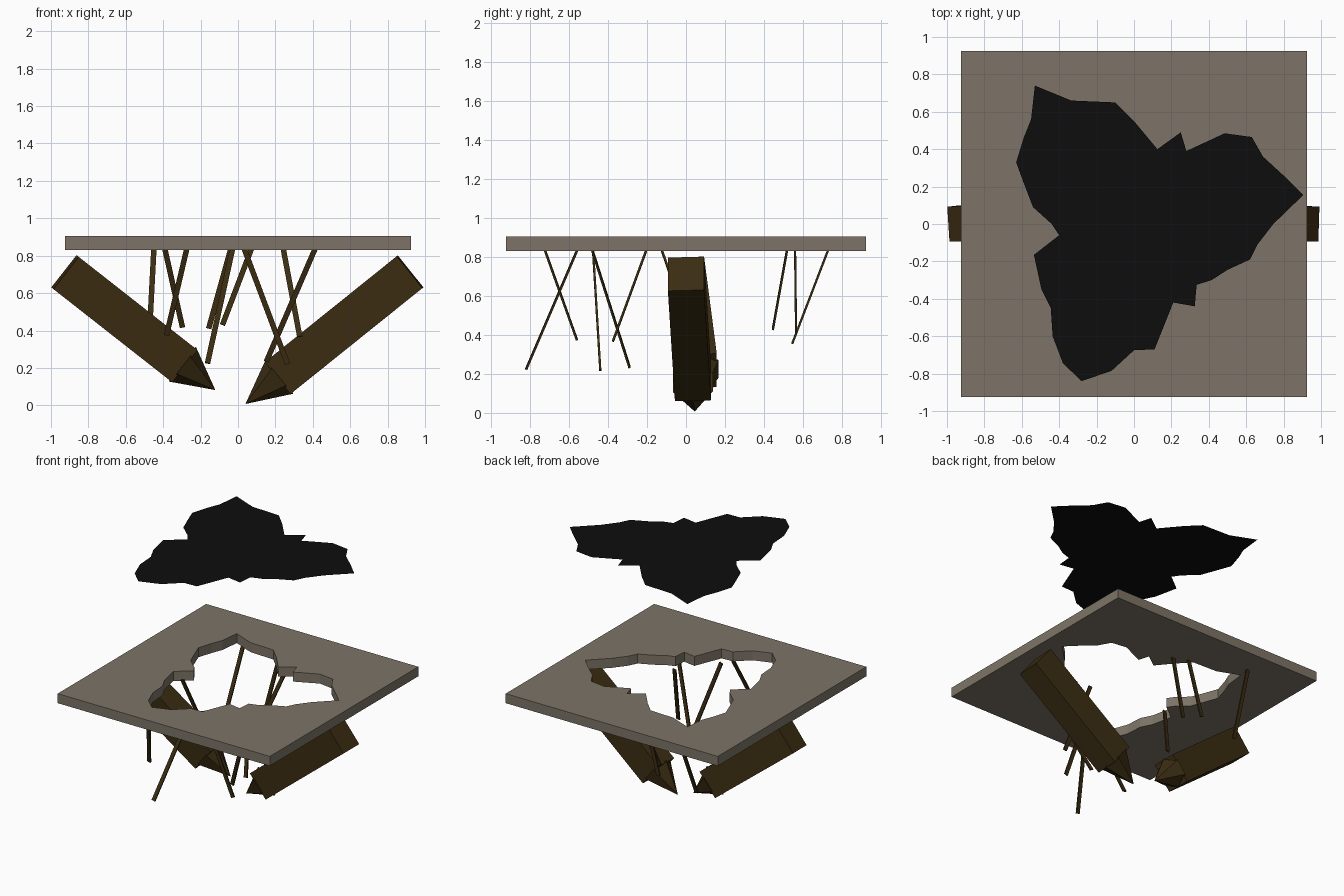
import bpy, bmesh, math
from mathutils import Vector, Matrix

if "Cube" in bpy.data.objects:
    bpy.data.objects.remove(bpy.data.objects["Cube"])


def material(name, rgb):
    m = bpy.data.materials.new(name)
    m.diffuse_color = (*rgb, 1)
    m.use_nodes = True
    m.node_tree.nodes["Principled BSDF"].inputs["Base Color"].default_value = m.diffuse_color
    return m


STONE = material("grey_stone", (0.205, 0.175, 0.135))
WOOD = material("dark_wood", (0.044, 0.026, 0.006))
BLACK = material("pit_black", (0.004, 0.004, 0.004))


def add(name, bm, mat):
    me = bpy.data.meshes.new(name)
    bm.to_mesh(me)
    bm.free()
    me.materials.append(mat)
    ob = bpy.data.objects.new(name, me)
    bpy.context.collection.objects.link(ob)
    return ob


def frame(a, b):
    """Matrix at the middle of a-b: local z along the line, local y near world y."""
    z = (b - a).normalized()
    x = Vector((0, 1, 0)).cross(z).normalized()
    y = z.cross(x)
    m = Matrix((x, y, z)).transposed().to_4x4()
    m.translation = (a + b) / 2
    return m


def bar(bm, a, b, w, t):
    bmesh.ops.create_cube(bm, size=1, matrix=frame(a, b) @ Matrix.Diagonal((w, t, (b - a).length, 1)))


# Ragged opening outline
OUTLINE = [(-.53, .74), (-.335, .66), (-.10, .65), (0, .55), (.125, .40), (.25, .49),
           (.28, .39), (.485, .485), (.63, .465), (.69, .36), (.81, .25), (.905, .155),
           (.745, 0), (.66, -.11), (.62, -.19), (.5, -.245), (.415, -.30), (.335, -.325),
           (.325, -.44), (.21, -.42), (.11, -.67), (0, -.675), (-.12, -.785), (-.28, -.84),
           (-.38, -.745), (-.435, -.60), (-.445, -.45), (-.495, -.35), (-.535, -.165),
           (-.40, -.06), (-.44, 0), (-.54, .09), (-.59, .22), (-.63, .33), (-.59, .46), (-.55, .56)]

# Floor slab with the hole, filled from two closed curve loops
curve = bpy.data.curves.new("slab_profile", 'CURVE')
curve.dimensions = '2D'
curve.fill_mode = 'BOTH'
curve.extrude = 0.0375
S = 0.925
for loop in ([(-S, -S), (S, -S), (S, S), (-S, S)], [(x * .866, y * .866) for x, y in OUTLINE]):
    sp = curve.splines.new('POLY')
    sp.points.add(len(loop) - 1)
    for p, (x, y) in zip(sp.points, loop):
        p.co = (x, y, 0, 1)
    sp.use_cyclic_u = True
helper = bpy.data.objects.new("slab_profile", curve)
bpy.context.collection.objects.link(helper)
bpy.context.view_layer.update()
me = bpy.data.meshes.new_from_object(helper.evaluated_get(bpy.context.evaluated_depsgraph_get()))
bm = bmesh.new()
bm.from_mesh(me)
bpy.data.objects.remove(helper)
bmesh.ops.remove_doubles(bm, verts=bm.verts, dist=1e-5)
bmesh.ops.recalc_face_normals(bm, faces=bm.faces)
for f in bm.faces:
    f.smooth = False
    f.material_index = 0
bmesh.ops.translate(bm, verts=bm.verts, vec=(0, 0, 0.8675))
add("floor_slab", bm, STONE)

# Flat black sheet floating above the hole
bm = bmesh.new()
face = bm.faces.new([bm.verts.new((x, y, 1.93)) for x, y in OUTLINE])
face.normal_update()
if face.normal.z < 0:
    face.normal_flip()
add("black_cover", bm, BLACK)

# Two heavy beams with pointed ends
for name, a, b, tip in (("left_beam", (-.925, 0, .712), (-.29, .065, .214), .215),
                        ("right_beam", (.92, 0, .714), (.215, .036, .148), .225)):
    a, b = Vector(a), Vector(b)
    d = (b - a).normalized()
    bm = bmesh.new()
    bar(bm, a, b, .219, .186)
    add(name, bm, WOOD)
    bm = bmesh.new()
    base, end = b - d * .01, b + d * tip
    bmesh.ops.create_cone(bm, cap_ends=True, segments=6, radius1=.118, radius2=0,
                          depth=(end - base).length,
                          matrix=frame(base, end) @ Matrix.Rotation(math.pi / 2, 4, 'Z'))
    add(name + "_point", bm, WOOD)

# Thin slats hanging under the rim: top x, y then bottom x, y, z
SLATS = [(-.45, .728, -.475, .545, .355), (-.39, -.123, -.297, .02, .417),
         (-.275, -.723, -.382, -.56, .375), (-.04, .56, -.157, .565, .41),
         (-.03, -.56, -.163, -.82, .225), (.07, .518, -.083, .446, .43),
         (.035, -.477, .265, -.44, .22), (.243, -.205, .33, -.375, .368),
         (.41, -.48, .152, -.29, .235)]
for i, (x0, y0, x1, y1, z1) in enumerate(SLATS):
    top, low = Vector((x0, y0, .832)), Vector((x1, y1, z1))
    top += (top - low).normalized() * .02
    bm = bmesh.new()
    bar(bm, top, low, .029, .011)
    add("hanging_slat_%d" % (i + 1), bm, WOOD)
